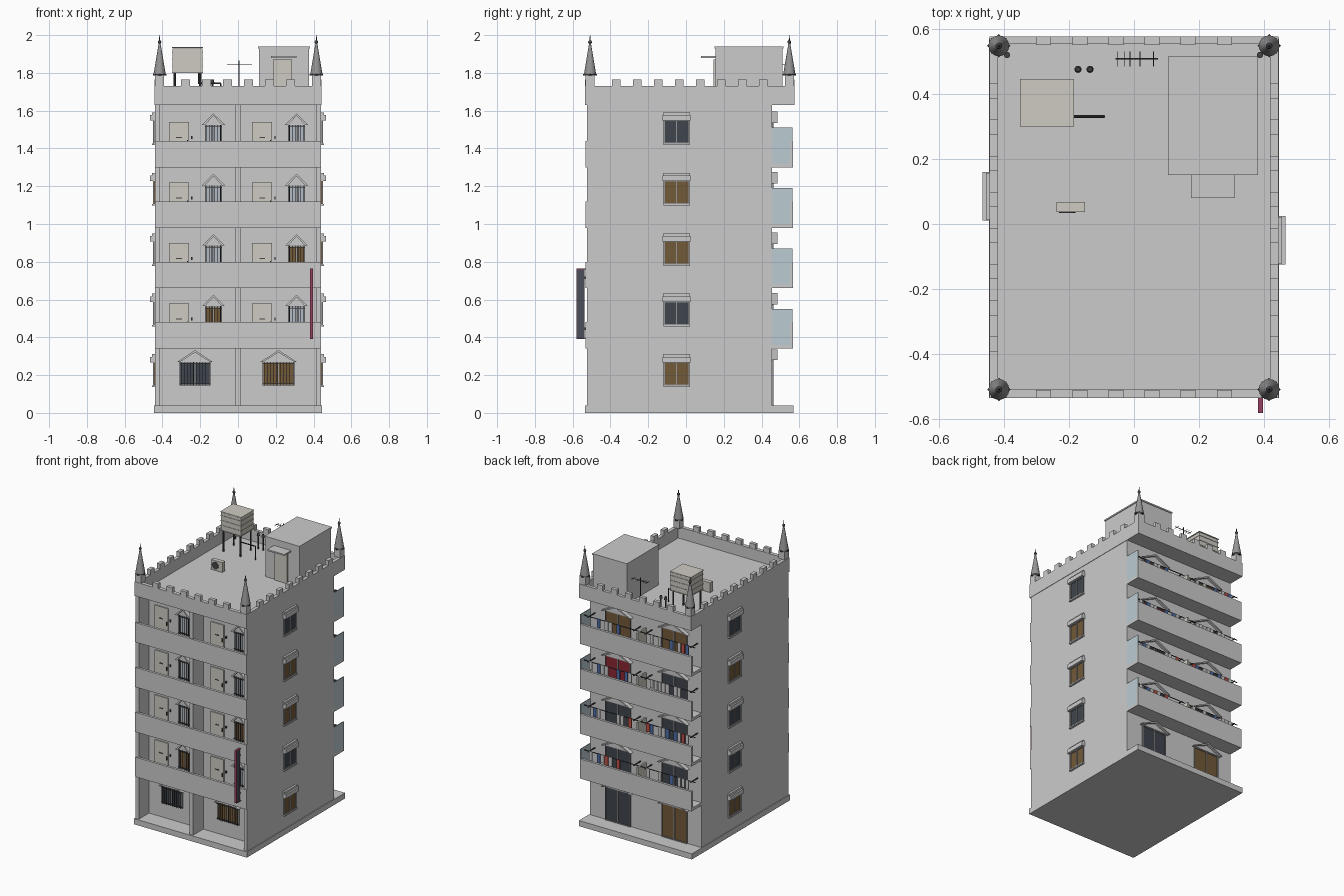
import bpy, bmesh, math, random
from mathutils import Matrix, Vector

if "Cube" in bpy.data.objects:
    bpy.data.objects.remove(bpy.data.objects["Cube"])

random.seed(4)
COL = {
    "grey": None, "dark": (0.05, 0.06, 0.075), "brown": (0.17, 0.1, 0.04), "red": (0.25, 0.02, 0.03),
    "pale": (0.62, 0.6, 0.54), "metal": (0.06, 0.06, 0.065), "glass": (0.5, 0.6, 0.64),
    "frame": (0.3, 0.3, 0.3), "curtain": (0.45, 0.5, 0.56), "sign": (0.07, 0.075, 0.1),
    "pink": (0.3, 0.05, 0.12), "cloth_white": (0.7, 0.7, 0.68), "cloth_blue": (0.08, 0.16, 0.4),
    "cloth_red": (0.5, 0.08, 0.06),
}
parts = {}
WORLD = Matrix.Identity(4)


def mat4(u, w, origin):
    """Wall frame: u along the wall, w outwards, z up."""
    m = Matrix((u, w, (0, 0, 1))).transposed().to_4x4()
    m.translation = origin
    return m


FRONT = mat4((1, 0, 0), (0, -1, 0), (0, -0.41, 0))
BACK = mat4((1, 0, 0), (0, 1, 0), (0, 0.455, 0))
RIGHT = mat4((0, 1, 0), (1, 0, 0), (0.44, 0, 0))
LEFT = mat4((0, 1, 0), (-1, 0, 0), (-0.44, 0, 0))


def part(name, col):
    return parts.setdefault((name, col), bmesh.new())


def prism(name, col, pts, w0, w1, m=WORLD):
    """Extrude a (u, z) outline from w0 to w1."""
    bm = part(name, col)
    a = [bm.verts.new(m @ Vector((u, w0, z))) for u, z in pts]
    b = [bm.verts.new(m @ Vector((u, w1, z))) for u, z in pts]
    bm.faces.new(a)
    bm.faces.new(b[::-1])
    for i in range(len(pts)):
        j = (i + 1) % len(pts)
        bm.faces.new((a[i], b[i], b[j], a[j]))


def box(name, col, u0, u1, w0, w1, z0, z1, m=WORLD):
    prism(name, col, [(u0, z0), (u1, z0), (u1, z1), (u0, z1)], w0, w1, m)


def cone(name, col, x, y, z0, z1, r0, r1, n=12, turn=0, axis="Z"):
    rot = {"Z": Matrix.Rotation(turn, 4, "Z"), "X": Matrix.Rotation(math.pi / 2, 4, "Y"),
           "Y": Matrix.Rotation(math.pi / 2, 4, "X")}[axis]
    bmesh.ops.create_cone(part(name, col), cap_ends=True, segments=n, radius1=r0, radius2=r1, depth=z1 - z0,
                          matrix=Matrix.Translation((x, y, (z0 + z1) / 2)) @ rot)


def pediment(u0, u1, z, rise, m, depth=0.03):
    c, t = (u0 + u1) / 2, 0.012
    prism("pediment", "grey", [(u0 + .006, z), (u1 - .006, z), (c, z + rise - t)], 0, 0.012, m)
    prism("pediment", "grey", [(u0 - .008, z), (u0 + .008, z), (c, z + rise - t), (u1 - .008, z),
                               (u1 + .008, z), (c, z + rise)], 0, depth, m)


def window(u0, u1, z0, z1, col, m, bars=0):
    box("window_pane", col, u0, u1, 0, 0.004, z0, z1, m)
    f = 0.006
    for a, b, c, d in ((u0, u1, z0, z0 + f), (u0, u1, z1 - f, z1), (u0, u0 + f, z0, z1), (u1 - f, u1, z0, z1),
                       ((u0 + u1 - f) / 2, (u0 + u1 + f) / 2, z0, z1)):
        box("window_frame", "frame", a, b, 0, 0.009, c, d, m)
    for i in range(bars):
        u = u0 + (u1 - u0) * (i + 0.5) / bars
        box("window_bars", "metal", u - .0015, u + .0015, 0.014, 0.017, z0, z1, m)
    if bars:
        for z in (z0 + .01, z1 - .01):
            box("window_bars", "metal", u0, u1, 0.009, 0.017, z - .0015, z + .0015, m)


# Main shell: plinth, body, front fins, roof slab and parapet
box("plinth", "grey", -.445, .445, -.535, .57, 0, .04)
box("body", "grey", -.44, .44, -.41, .455, .04, 1.64)
for a, b in ((-.44, -.415), (-.013, .013), (.415, .44)):
    box("front_fin", "grey", a, b, -.525, -.41, .04, 1.64)
box("roof_slab", "grey", -.443, .443, -.535, .575, 1.63, 1.65)
for s in (-1, 1):
    box("parapet", "grey", *sorted((s * .417, s * .443)), -.535, .575, 1.65, 1.73)
box("parapet", "grey", -.417, .417, -.535, -.508, 1.65, 1.73)
box("parapet", "grey", -.417, .417, .552, .575, 1.65, 1.73)

# Battlements
for i in range(6):
    x = (i - 2.5) * .111
    for y in (-.5215, .5635):
        box("merlon", "grey", x - .023, x + .023, y - .0135, y + .0115, 1.73, 1.765)
for i in range(8):
    y = .02 + (i - 3.5) * .111
    for x in (-.43, .43):
        box("merlon", "grey", x - .013, x + .013, y - .023, y + .023, 1.73, 1.765)

# Corner spires
for x in (-.415, .415):
    for y in (-.508, .547):
        box("spire_base", "grey", x - .024, x + .024, y - .024, y + .024, 1.73, 1.79)
        cone("spire_plate", "metal", x, y, 1.785, 1.795, .036, .036, 4)
        cone("spire", "frame", x, y, 1.795, 1.955, .032, .005, 16)
        bmesh.ops.create_uvsphere(part("spire_finial", "metal"), u_segments=10, v_segments=6, radius=.01,
                                  matrix=Matrix.Translation((x, y, 1.963)))
        cone("spire_finial", "metal", x, y, 1.965, 2.0, .004, .001, 8)

# Four upper storeys
brown_front = {(0, 0), (1, 1)}
back_cols = [("dark", "dark"), ("dark", "dark"), ("dark", "red"), ("brown", "brown")]
for f in range(4):
    z = .34 + .32 * f
    box("walkway_floor", "grey", -.44, .44, -.525, -.41, z, z + .02)
    box("front_band", "grey", -.44, .44, -.533, -.515, z, z + .14)
    box("balcony_floor", "grey", -.44, .44, .455, .565, z, z + .02)
    box("balcony_band", "grey", -.44, .44, .55, .567, z, z + .14)
    box("balcony_screen", "glass", .435, .44, .455, .563, z + .02, z + .21)
    box("balcony_divider", "pale", -.006, .006, .455, .55, z + .02, z + .19)
    for k in range(2):
        # Front door with slot and handle, plus barred window
        u = -.365 + .44 * k
        box("front_door", "pale", u, u + .105, 0, .008, z + .02, z + .24, FRONT)
        box("door_slot", "metal", u + .038, u + .068, .008, .011, z + .155, z + .161, FRONT)
        box("door_handle", "metal", u + .094, u + .1, .008, .016, z + .12, z + .145, FRONT)
        box("meter_box", "metal", u + .117, u + .124, 0, .01, z + .15, z + .165, FRONT)
        window(u + .19, u + .28, z + .09, z + .225, "brown" if (f, k) in brown_front else "curtain", FRONT, 6)
        pediment(u + .182, u + .288, z + .225, .06, FRONT)
        # Back balcony doors and drying poles
        c = (-.23, .215)[k]
        window(c - .1, c + .1, z + .02, z + .235, back_cols[f][k], BACK)
        pediment(c - .11, c + .11, z + .235, .06, BACK)
        s = (-.42, .03)[k]
        cone("drying_pole", "metal", s + .195, .525, z - .025, z + .405, .003, .003, 6, axis="X")
        for v in (s + .01, s + .37):
            box("pole_arm", "metal", v - .003, v + .003, .455, .535, z + .184, z + .19)
        for i in range(11):
            if random.random() < .6:
                col = random.choice(("cloth_white",) * 4 + ("cloth_blue", "cloth_blue", "cloth_red"))
                v = s + .03 + i * .031
                box("laundry", col, v, v + .026, .522, .528, z + .185 - random.uniform(.05, .09), z + .193)

# Ground floor windows and rear doors
for a, b, col in ((-.31, -.145, "dark"), (.13, .3, "brown")):
    window(a, b, .145, .27, col, FRONT, 10)
    pediment(a - .004, b + .004, .27, .062, FRONT)
for c, col in ((-.23, "brown"), (.215, "dark")):
    window(c - .1, c + .1, .04, .28, col, BACK)
    pediment(c - .11, c + .11, .28, .055, BACK)

# Side windows under shutter hoods
sides = ((RIGHT, -.12, ("brown", "dark", "brown", "brown", "dark")),
         (LEFT, .015, ("brown", "dark", "dark", "brown", "dark")))
for m, u, cols in sides:
    for f, col in enumerate(cols):
        z = .145 + .32 * f
        window(u + .002, u + .138, z, z + .125, col, m)
        box("window_sill", "grey", u, u + .14, 0, .014, z - .008, z, m)
        box("shutter_hood", "grey", u - .004, u + .144, 0, .025, z + .122, z + .152, m)
        box("shutter_hood", "grey", u - .002, u + .142, 0, .014, z + .152, z + .166, m)

# Hanging sign board
box("sign_board", "sign", .382, .394, -.576, -.538, .395, .76)
for a, b in ((.39, .395), (.76, .765)):
    box("sign_trim", "pink", .38, .396, -.58, -.533, a, b)
box("sign_trim", "pink", .38, .396, -.58, -.576, .39, .765)
for z in (.44, .71):
    box("sign_arm", "metal", .384, .392, -.54, -.52, z, z + .012)

# Stair house on the roof
box("stair_house", "grey", .11, .375, .155, .51, 1.65, 1.93)
box("stair_house_roof", "grey", .105, .38, .15, .515, 1.93, 1.94)
box("stair_house_canopy", "grey", .175, .31, .08, .155, 1.88, 1.89)
box("stair_house_door", "pale", .165 + .02, .285, .145, .155, 1.65, 1.87)

# Water tank on legs
box("water_tank", "pale", -.347, -.188, .303, .442, 1.80, 1.93)
for z in (1.80, 1.835, 1.87, 1.905, 1.932):
    box("water_tank_rib", "pale", -.35, -.185, .30, .445, z, z + .005)
for x in (-.335, -.2):
    for y in (.315, .43):
        cone("tank_leg", "metal", x, y, 1.65, 1.8, .006, .006, 8)
cone("tank_pipe", "metal", -.15, .33, 1.685, 1.805, .004, .004, 8, axis="X")
cone("tank_pipe", "metal", -.092, .33, 1.65, 1.745, .004, .004, 8)
cone("tank_pipe", "metal", -.208, .33, 1.74, 1.8, .004, .004, 8)

# Vents, roof drains, antenna and cooling unit
for x in (-.172, -.135):
    cone("vent", "metal", x, .475, 1.65, 1.75, .005, .005, 8)
    cone("vent", "metal", x, .475, 1.745, 1.765, .011, .007, 10)
for x in (-.39, .387):
    cone("roof_drain", "metal", x, .519, 1.65, 1.665, .01, .01, 10)
cone("antenna", "metal", .005, .507, 1.65, 1.865, .003, .003, 6)
cone("antenna", "metal", .008, .507, 1.78, 1.91, .002, .002, 6, axis="X")
for x in (-.05, -.03, -.012, .018, .06):
    cone("antenna", "metal", x, .507, 1.822, 1.868, .0015, .0015, 5, axis="Y")
box("cooling_unit", "pale", -.238, -.15, .037, .067, 1.655, 1.725)
cone("cooling_unit_fan", "metal", -.205, .036, 1.688, 1.692, .026, .026, 16, axis="Y")

# Turn every collected part into an object
mats = {}
for (name, col), bm in parts.items():
    bmesh.ops.recalc_face_normals(bm, faces=bm.faces)
    me = bpy.data.meshes.new(name)
    bm.to_mesh(me)
    bm.free()
    ob = bpy.data.objects.new(name, me)
    bpy.context.collection.objects.link(ob)
    if COL[col]:
        if col not in mats:
            mats[col] = bpy.data.materials.new(col)
            mats[col].diffuse_color = (*COL[col], 1)
        me.materials.append(mats[col])
    if name in ("spire", "spire_finial", "vent"):
        me.shade_smooth()
        me.set_sharp_from_angle(angle=math.radians(40))

for m in bpy.data.materials:
    if m.users and not m.is_grease_pencil:
        m.use_nodes = True
        m.node_tree.nodes["Principled BSDF"].inputs["Base Color"].default_value = m.diffuse_color
